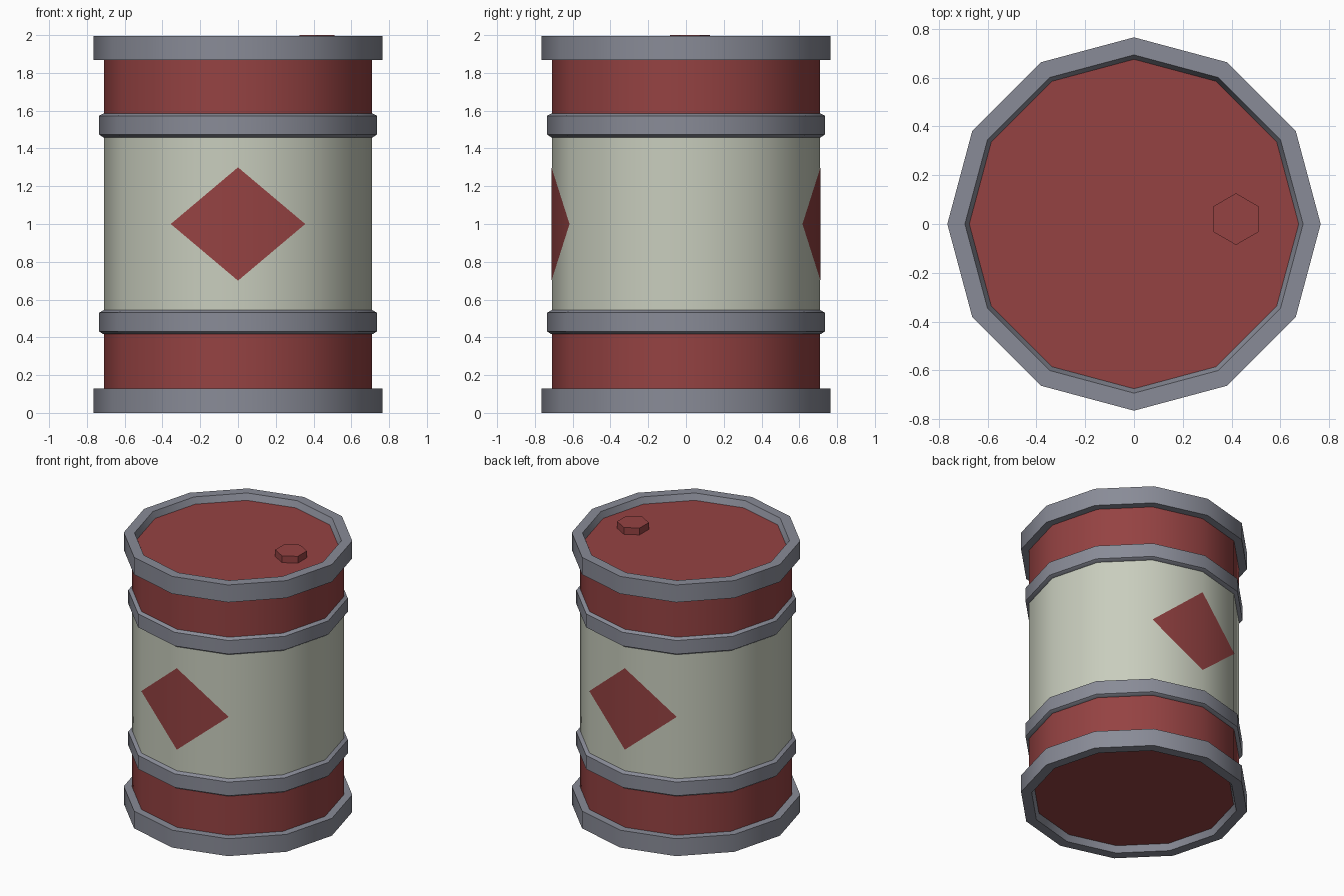
import bpy, bmesh, math

if "Cube" in bpy.data.objects:
    bpy.data.objects.remove(bpy.data.objects["Cube"])

SIDES = 12
BODY_R = 0.71
H = 1.996  # height of the rims


def material(name, rgb):
    m = bpy.data.materials.new(name)
    m.diffuse_color = (*rgb, 1)
    m.use_nodes = True
    m.node_tree.nodes["Principled BSDF"].inputs["Base Color"].default_value = m.diffuse_color
    return m


RED = material("red_paint", (0.30, 0.055, 0.055))
CREAM = material("cream_paint", (0.58, 0.61, 0.51))
STEEL = material("steel", (0.25, 0.26, 0.31))


def finish(name, bm, mat, smooth=True):
    mesh = bpy.data.meshes.new(name)
    bm.to_mesh(mesh)
    bm.free()
    mesh.materials.append(mat)
    obj = bpy.data.objects.new(name, mesh)
    bpy.context.collection.objects.link(obj)
    if smooth:
        bpy.ops.object.select_all(action='DESELECT')
        obj.select_set(True)
        bpy.context.view_layer.objects.active = obj
        bpy.ops.object.shade_smooth_by_angle(angle=math.radians(35))
    return obj


def lathe(name, profile, mat):
    """Turn a list of (radius, z), listed upwards on the outside, into a 12-sided shell."""
    bm = bmesh.new()
    rows = [[bm.verts.new((r * math.cos(a), r * math.sin(a), z))
             for a in (2 * math.pi * i / SIDES for i in range(SIDES))]
            for r, z in profile]
    for lo, hi in zip(rows, rows[1:]):
        for i in range(SIDES):
            j = (i + 1) % SIDES
            bm.faces.new((lo[i], lo[j], hi[j], hi[i]))
    return finish(name, bm, mat)


def disc(name, r, z, up, mat):
    bm = bmesh.new()
    bmesh.ops.create_circle(bm, cap_ends=True, segments=SIDES, radius=r)
    for v in bm.verts:
        v.co.z = z
    for f in bm.faces:
        f.normal_update()
        if (f.normal.z > 0) != up:
            f.normal_flip()
    return finish(name, bm, mat, False)


# Painted shell in three bands, meeting behind the hoops
for name, z0, z1, mat in (("lower_band", 0.10, 0.48, RED),
                          ("middle_band", 0.48, 1.52, CREAM),
                          ("upper_band", 1.52, 1.90, RED)):
    lathe(name, [(BODY_R, z0), (BODY_R, z1)], mat)

# Chamfered hoops
for name, z in (("lower_hoop", 0.417), ("upper_hoop", 1.459)):
    lathe(name, [(0.70, z), (BODY_R + 0.004, z), (0.735, z + 0.014),
                 (0.735, z + 0.114), (BODY_R, z + 0.127)], STEEL)

# End rims with a tapered inner lip, and the recessed lids
rim = [(0.70, 1.868), (0.765, 1.868), (0.765, H), (0.693, H), (0.675, 1.95)]
lathe("top_rim", rim, STEEL)
lathe("bottom_rim", [(r, H - z) for r, z in reversed(rim)], STEEL)
disc("top_lid", 0.676, 1.95, True, RED)
disc("bottom_lid", 0.676, H - 1.95, False, RED)

# Hexagonal bung on the lid
bm = bmesh.new()
bmesh.ops.create_cone(bm, cap_ends=True, segments=6, radius1=0.106, radius2=0.106, depth=0.06)
top = max(v.co.y for v in bm.verts)
if top < 0.1:  # points face along y
    for v in bm.verts:
        v.co.x, v.co.y = -v.co.y, v.co.x
bung = finish("bung", bm, RED, False)
bung.location = (0.418, 0.02, 1.97)

# Diamond marks folded over the front and back corners of the shell
for name, s in (("front_diamond", -1), ("back_diamond", 1)):
    r = BODY_R + 0.002
    x, y = r * math.sin(math.pi / 6), r * math.cos(math.pi / 6)
    bm = bmesh.new()
    bottom, right, peak, left = [bm.verts.new(p) for p in (
        (0, s * r, 0.70), (-s * x, s * y, 1.0), (0, s * r, 1.30), (s * x, s * y, 1.0))]
    bm.faces.new((bottom, right, peak))
    bm.faces.new((bottom, peak, left))
    finish(name, bm, RED)
